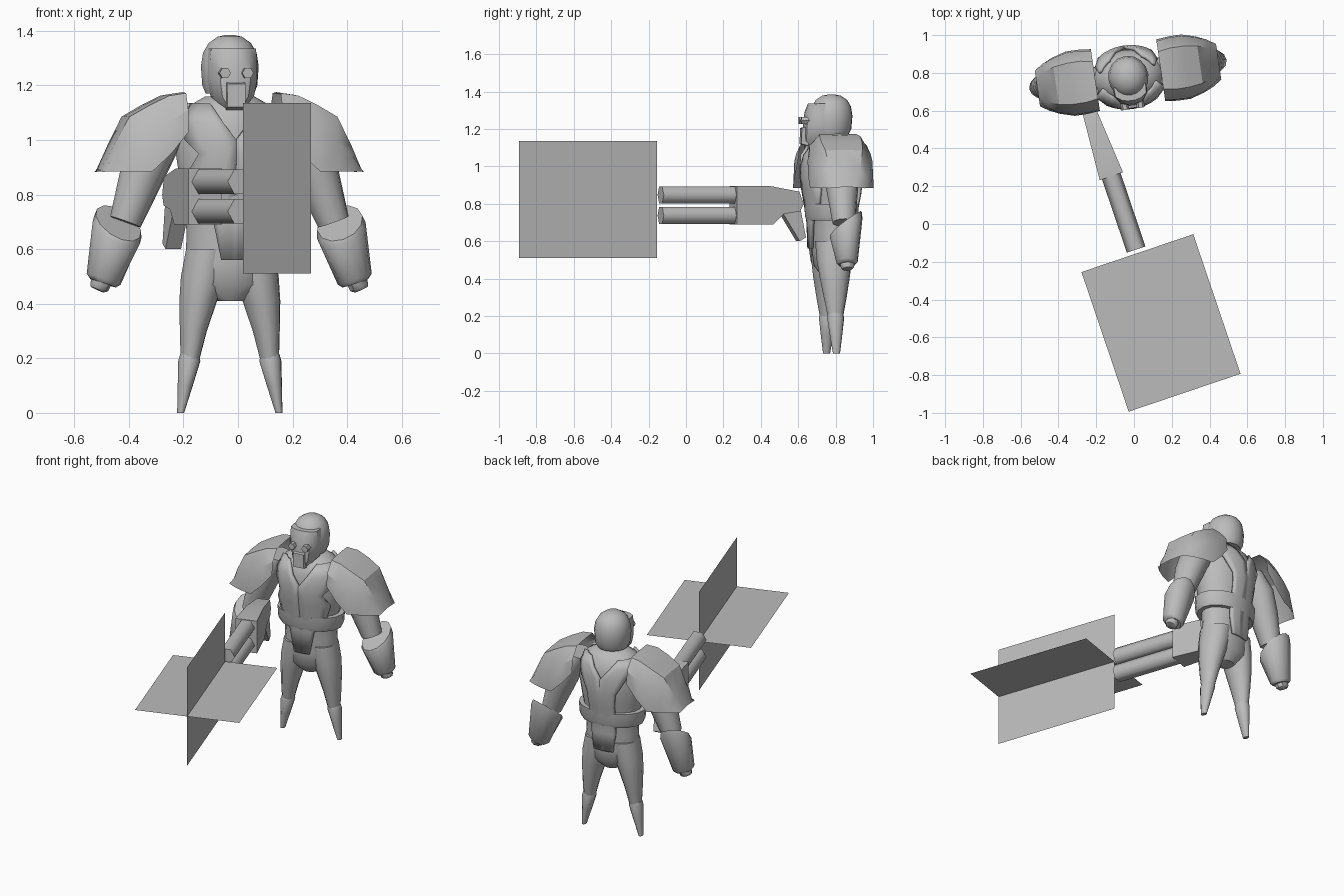
import bpy, bmesh, math
from mathutils import Matrix

if "Cube" in bpy.data.objects:
    bpy.data.objects.remove(bpy.data.objects["Cube"])

grey = bpy.data.materials.new("armour_grey")
grey.diffuse_color = (0.5, 0.5, 0.5, 1)
grey.use_nodes = True
grey.node_tree.nodes["Principled BSDF"].inputs["Base Color"].default_value = grey.diffuse_color

# Body and weapon each have their own facing direction
BODY = Matrix.Translation((-0.03, 0.778, 0)) @ Matrix.Rotation(math.radians(8.4), 4, 'Z')
GUN = Matrix.Translation((-0.12, 0.253, 0)) @ Matrix.Rotation(math.radians(18.7), 4, 'Z')


def make(name, verts, faces, frame=BODY, mirror=False, thick=0, angle=40):
    me = bpy.data.meshes.new(name)
    me.from_pydata(verts, [], faces)
    bm = bmesh.new()
    bm.from_mesh(me)
    bmesh.ops.remove_doubles(bm, verts=bm.verts, dist=0.0005)
    bmesh.ops.recalc_face_normals(bm, faces=bm.faces)
    bm.to_mesh(me)
    bm.free()
    me.materials.append(grey)
    me.shade_smooth()
    me.set_sharp_from_angle(angle=math.radians(angle))
    ob = bpy.data.objects.new(name, me)
    bpy.context.collection.objects.link(ob)
    ob.matrix_world = frame
    if thick:
        m = ob.modifiers.new("thickness", 'SOLIDIFY')
        m.thickness, m.offset = thick, 0
    if mirror:
        m = ob.modifiers.new("mirror", 'MIRROR')
        m.use_clip = True
    return ob


def grid(rows, closed=False):
    """Join equal rows of points with quads."""
    n = len(rows[0])
    verts = [p for r in rows for p in r]
    faces = []
    for i in range(len(rows) - 1):
        for j in range(n if closed else n - 1):
            k = (j + 1) % n
            faces.append((i * n + j, i * n + k, (i + 1) * n + k, (i + 1) * n + j))
    return verts, faces


def tube(name, stations, n=12, tilt=0, **kw):
    """Capped loft of ellipses: (x, y, z, rx, ry, back lift)."""
    t = math.radians(tilt)
    rows = []
    for s in stations:
        x, y, z, rx, ry = s[:5]
        lift = s[5] if len(s) > 5 else 0
        row = []
        for i in range(n):
            a = 2 * math.pi * i / n
            c, d = math.cos(a), math.sin(a)
            row.append((x + rx * c * math.cos(t), y + ry * d,
                        z + rx * c * math.sin(t) + lift * d))
        rows.append(row)
    v, f = grid(rows, True)
    f += [tuple(range(n)), tuple(range(len(v) - n, len(v)))]
    return make(name, v, f, **kw)


def prism(name, profile, width, **kw):
    """Side profile of (y, z) points given a width that varies with y."""
    n = len(profile)
    v = [(s * width(y), y, z) for s in (-1, 1) for y, z in profile]
    f = [(i, (i + 1) % n, n + (i + 1) % n, n + i) for i in range(n)]
    f += [tuple(range(n)), tuple(range(n, 2 * n))]
    return make(name, v, f, angle=30, **kw)


# Torso and pelvis: (z, rx, ry)
TORSO = [(1.16, .09, .07), (1.12, .16, .12), (1.05, .195, .145), (.95, .2, .148),
         (.85, .185, .135), (.75, .165, .115), (.65, .16, .105), (.55, .165, .105),
         (.47, .15, .095), (.41, .05, .05)]
tube("torso", [(0, 0, z, a, b) for z, a, b in TORSO], n=20)


def torso_depth(x, z):
    for (z1, a1, b1), (z0, a0, b0) in zip(TORSO, TORSO[1:]):
        if z0 <= z <= z1:
            t = (z - z0) / (z1 - z0)
            a, b = a0 + (a1 - a0) * t, b0 + (b1 - b0) * t
            return b * math.sqrt(max(0.08, 1 - (x / a) ** 2))
    return 0.07


# Vest panels following the torso: (z, inner x, outer x)
FRONT = [(1.13, .085, .15), (1.06, .045, .175), (1.0, 0, .175), (.95, 0, .13),
         (.88, 0, .165), (.79, 0, .14), (.7, 0, .075), (.56, 0, .048)]
BACK = [(1.13, .085, .15), (1.08, .05, .16), (1.02, 0, .14), (.93, 0, .09),
        (.84, 0, .08), (.76, 0, .08), (.66, 0, .075), (.55, 0, .06)]
for name, side, panel in (("vest_front", -1, FRONT), ("vest_back", 1, BACK)):
    rows = []
    for z, a, b in panel:
        xs = [a + (b - a) * i / 4 for i in range(5)]
        rows.append([(x, side * (torso_depth(x, z) + .014), z) for x in xs])
    make(name, *grid(rows), mirror=True, thick=.018, angle=35)

tube("belt", [(0, 0, .71, .19, .135), (0, 0, .73, .2, .142), (0, 0, .80, .205, .148)], n=16)
tube("neck", [(0, 0, 1.08, .075, .075), (0, -.01, 1.22, .065, .07)], n=10)

# Legs and pointed boots
tube("leg", [(.08, 0, .6, .082, .1), (.098, 0, .5, .083, .095), (.117, 0, .41, .07, .082),
             (.135, 0, .3, .05, .062), (.148, 0, .19, .034, .04)], mirror=True)
tube("boot", [(.15, 0, .215, .034, .04), (.15, 0, .19, .041, .046),
              (.165, 0, .1, .028, .034), (.182, 0, 0, .013, .019)], mirror=True)

# Arms, gauntlets and hands
tube("upper_arm", [(.2, .01, 1.09, .06, .08), (.27, .01, .99, .085, .1),
                   (.325, .01, .87, .082, .085), (.385, .01, .70, .06, .062)],
     tilt=20, mirror=True)
tube("gauntlet", [(.41, .018, .695, .088, .085, .06), (.415, .018, .67, .095, .088, .05),
                  (.465, .015, .49, .066, .058), (.467, .015, .475, .05, .045)],
     tilt=18, mirror=True)
tube("hand", [(.465, .015, .5, .04, .042), (.482, .015, .46, .036, .036),
              (.49, .015, .452, .026, .026)], n=8, tilt=25, mirror=True)

# Shoulder pads: (x, then half sections of y, z)
PAD = [(.175, (.165, 1.03), (.155, 1.11), (.10, 1.172)),
       (.24, (.172, .95), (.165, 1.07), (.11, 1.162)),
       (.31, (.172, .885), (.165, 1.03), (.11, 1.128)),
       (.385, (.15, .885), (.145, .99), (.10, 1.085)),
       (.44, (.125, .885), (.115, .94), (.08, .98)),
       (.485, (.095, .883), (.07, .885), (.04, .888))]
rows = []
for x, *half in PAD:
    pts = [(-y, z) for y, z in half] + [(0, half[-1][1] + .003)] + [(y, z) for y, z in half[::-1]]
    rows.append([(x, y + .01, z) for y, z in pts])
make("shoulder_pad", *grid(rows), mirror=True, angle=30)

# Helmet
tube("helmet", [(0, -.003, 1.17, .09, .095), (0, 0, 1.2, .102, .107), (0, 0, 1.27, .107, .113),
                (0, 0, 1.32, .099, .105), (0, 0, 1.355, .078, .085), (0, 0, 1.378, .045, .05),
                (0, 0, 1.385, .015, .015)], n=16)

# Face mask: (z, half width, front distance)
rows = []
for z, w, f in ((1.335, .085, .125), (1.29, .09, .143), (1.22, .09, .15),
                (1.16, .078, .152), (1.115, .04, .153)):
    half = [(w, .045), (w * .97, .095), (w * .62, f * .93), (w * .25, f)]
    rows.append([(-x, -y, z) for x, y in half] + [(x, -y, z) for x, y in half[::-1]])
v, f = grid(rows, True)
f += [tuple(range(8)), tuple(range(len(v) - 8, len(v)))]
make("face_mask", v, f, angle=35)
prism("snout", [(-.168, 1.12), (-.165, 1.205), (-.13, 1.215), (-.13, 1.11)], lambda y: .034)

# Eye lenses
v = [(.042 + .021 * math.cos(i * math.pi / 3), y, 1.245 + .021 * math.sin(i * math.pi / 3))
     for y in (-.11, -.17) for i in range(6)]
f = [(i, (i + 1) % 6, 6 + (i + 1) % 6, 6 + i) for i in range(6)]
make("eye_lens", v, f + [tuple(range(6)), tuple(range(6, 12))], mirror=True)

# Weapon body, grip and two stacked barrels
prism("gun_body", [(0, .69), (0, .895), (.19, .895), (.36, .865), (.385, .80), (.365, .76),
                   (.27, .745), (.21, .69)], lambda y: .065 - .075 * y, frame=GUN)
prism("gun_grip", [(.27, .75), (.365, .6), (.40, .62), (.37, .77)], lambda y: .03, frame=GUN)
for name, zc in (("upper_barrel", .847), ("lower_barrel", .738)):
    v = [(.052 * math.cos(i * math.pi / 3), y, zc + .052 * math.sin(i * math.pi / 3))
         for y in (.02, -.41) for i in range(6)]
    f = [(i, (i + 1) % 6, 6 + (i + 1) % 6, 6 + i) for i in range(6)]
    make(name, v, f + [tuple(range(6)), tuple(range(6, 12))], frame=GUN, angle=65)

# Crossed muzzle flash sheets
S, ZC = .3125, .8225
for name, dx, dz in (("flash_level", S, 0), ("flash_upright", 0, S)):
    make(name, [(-dx, -.43, ZC - dz), (dx, -.43, ZC + dz), (dx, -1.21, ZC + dz),
                (-dx, -1.21, ZC - dz)], [(0, 1, 2, 3)], frame=GUN)
